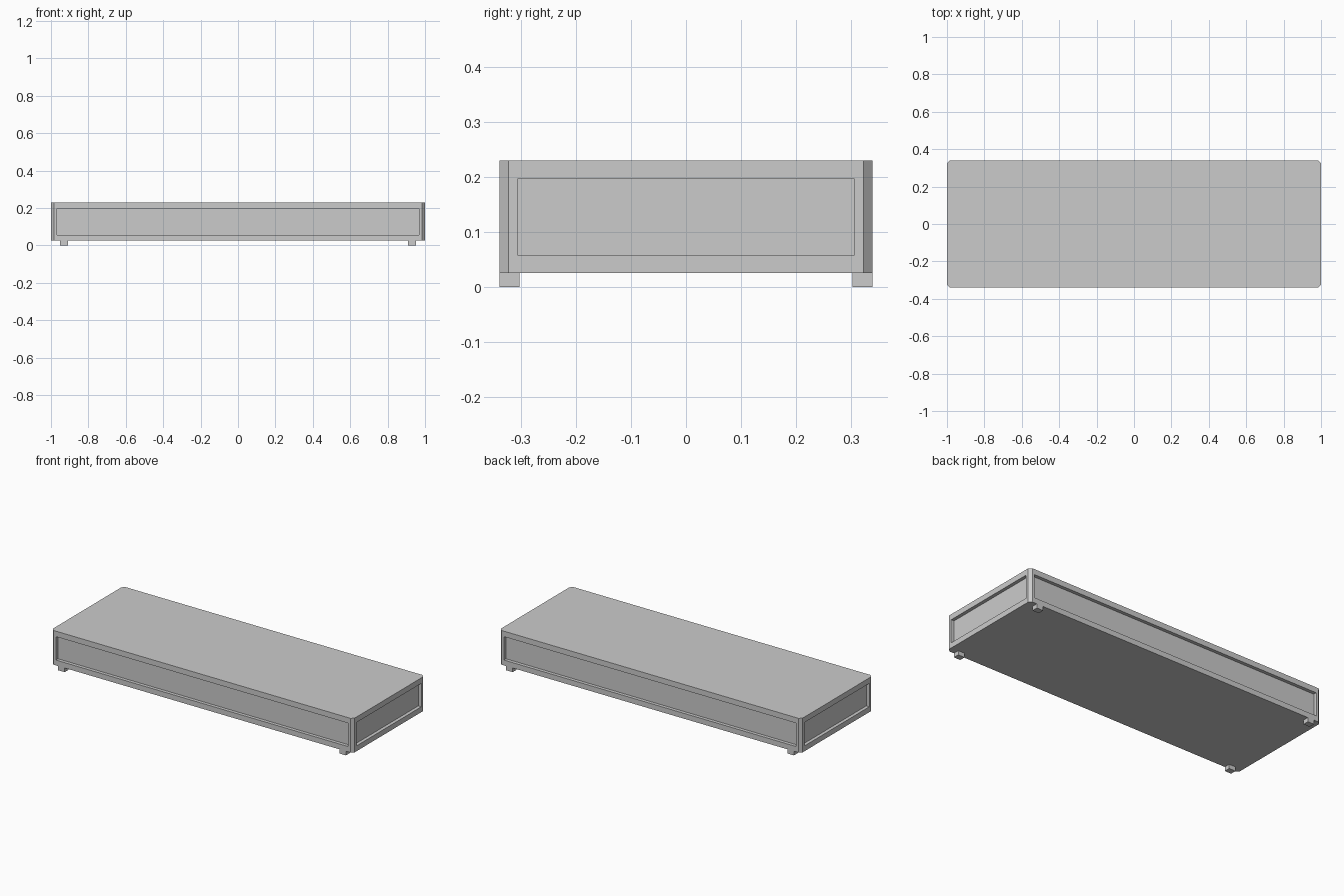
import bpy
import bmesh
from mathutils import Vector

cube = bpy.data.objects.get("Cube")
if cube:
    bpy.data.objects.remove(cube, do_unlink=True)

grey = bpy.data.materials.new("light_grey")
grey.use_nodes = True
colour = (0.6, 0.6, 0.6, 1)
grey.diffuse_color = colour
grey.node_tree.nodes["Principled BSDF"].inputs["Base Color"].default_value = colour

HALF_X, HALF_Y = 1.0, 0.34
BOTTOM, TOP = 0.025, 0.23
CHAMFER, DEPTH = 0.016, 0.02


def box(bm, low, high):
    """Add a box between two opposite corners."""
    low, high = Vector(low), Vector(high)
    verts = bmesh.ops.create_cube(bm, size=1)["verts"]
    bmesh.ops.scale(bm, vec=high - low, verts=verts)
    bmesh.ops.translate(bm, vec=(low + high) / 2, verts=verts)


def finish(bm, name):
    bmesh.ops.recalc_face_normals(bm, faces=bm.faces)
    mesh = bpy.data.meshes.new(name)
    bm.to_mesh(mesh)
    bm.free()
    mesh.materials.append(grey)
    obj = bpy.data.objects.new(name, mesh)
    bpy.context.collection.objects.link(obj)
    return obj


# Body with chamfered upright corners
bm = bmesh.new()
box(bm, (-HALF_X, -HALF_Y, BOTTOM), (HALF_X, HALF_Y, TOP))
uprights = [e for e in bm.edges
            if abs(e.verts[0].co.z - e.verts[1].co.z) > 0.1]
bmesh.ops.bevel(bm, geom=uprights, offset=CHAMFER, segments=1, affect="EDGES")

# Recessed panel on each of the four sides
bm.normal_update()
sides = [f for f in bm.faces
         if max(abs(f.normal.x), abs(f.normal.y)) > 0.99]
for face in sides:
    bmesh.ops.inset_region(bm, faces=[face], thickness=0.001)
    centre = face.calc_center_median()
    for v in face.verts:
        d = v.co - centre
        along_x = abs(face.normal.y) > 0.5
        if along_x:
            v.co.x = 0.968 if d.x > 0 else -0.968
        else:
            v.co.y = 0.306 if d.y > 0 else -0.306
        v.co.z = 0.197 if d.z > 0 else 0.057
    # Join new side walls by extruding the panel inward
    inward = -face.normal * DEPTH
    panel = bmesh.ops.extrude_discrete_faces(bm, faces=[face])["faces"][0]
    bmesh.ops.translate(bm, vec=inward, verts=panel.verts)
finish(bm, "body")

# Four small feet near the corners
for side, sx in (("left", 1), ("right", -1)):
    for end, sy in (("front", -1), ("back", 1)):
        bm = bmesh.new()
        xs = sorted((sx * 0.91, sx * 0.953))
        ys = sorted((sy * 0.304, sy * HALF_Y))
        box(bm, (xs[0], ys[0], 0), (xs[1], ys[1], BOTTOM))
        finish(bm, f"{end}_{side}_foot")
